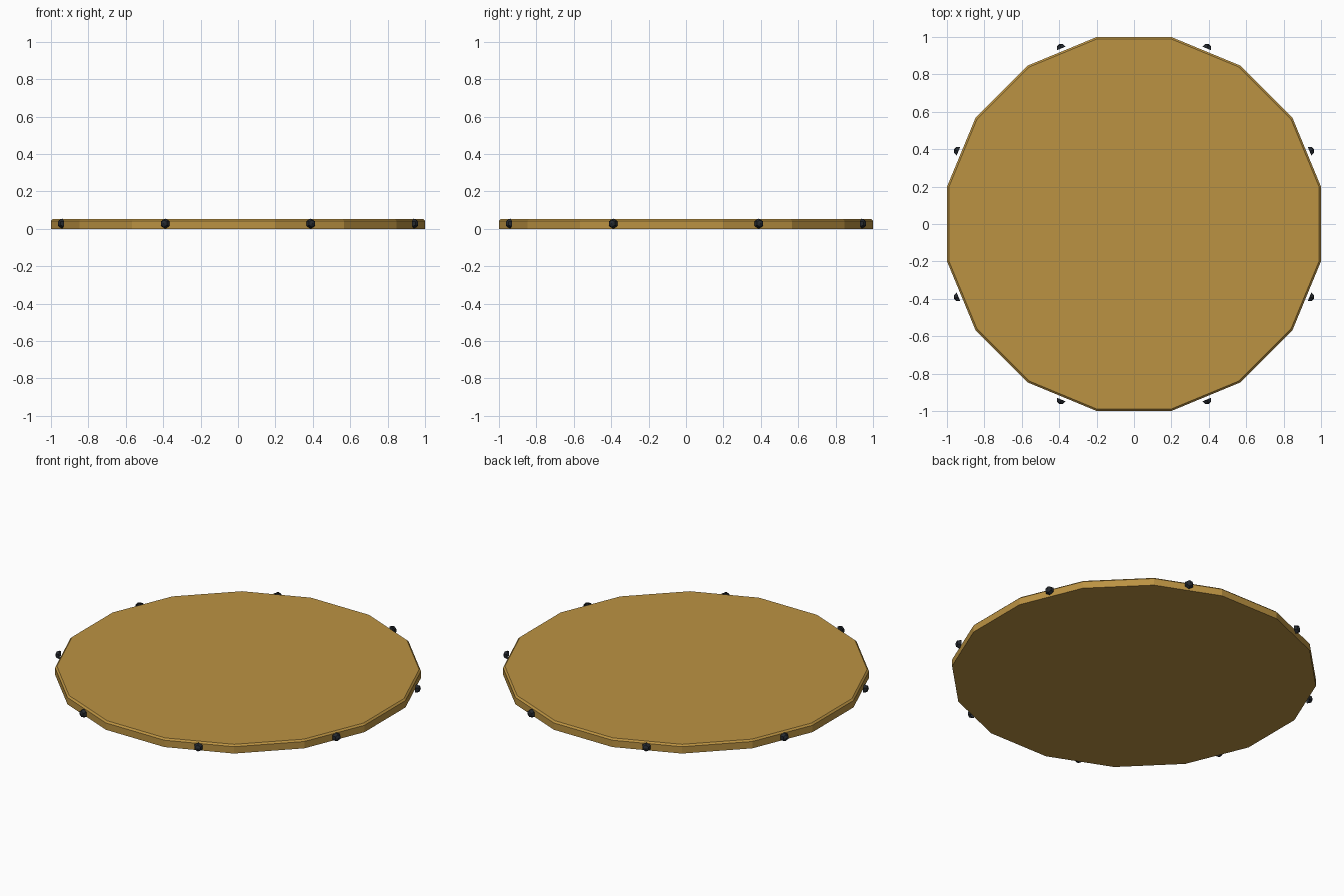
import bpy, bmesh, math
from mathutils import Matrix

if "Cube" in bpy.data.objects:
    bpy.data.objects.remove(bpy.data.objects["Cube"])


def material(name, color):
    m = bpy.data.materials.new(name)
    m.diffuse_color = color
    m.use_nodes = True
    m.node_tree.nodes["Principled BSDF"].inputs["Base Color"].default_value = m.diffuse_color
    return m


def add_object(name, bm, mat):
    me = bpy.data.meshes.new(name)
    bm.to_mesh(me)
    bm.free()
    me.materials.append(mat)
    ob = bpy.data.objects.new(name, me)
    bpy.context.collection.objects.link(ob)
    return ob


wood = material("wood", (0.50, 0.29, 0.055, 1))
iron = material("dark_iron", (0.018, 0.022, 0.028, 1))

SIDES = 16
HEIGHT = 0.052
R = 1 / math.cos(math.pi / SIDES)   # flats land on x, y = +-1

# Sixteen-sided board with a small chamfer on the top rim
bm = bmesh.new()
bmesh.ops.create_cone(bm, cap_ends=True, segments=SIDES, radius1=R, radius2=R, depth=HEIGHT,
                      matrix=Matrix.Translation((0, 0, HEIGHT / 2))
                      @ Matrix.Rotation(math.pi / SIDES, 4, 'Z'))
rim = [e for e in bm.edges if all(v.co.z > HEIGHT / 2 for v in e.verts)]
bmesh.ops.bevel(bm, geom=rim, offset=0.01, segments=1, affect='EDGES')
# Turn so that flats, not corners, face the axes
if max(v.co.x for v in bm.verts) > 1.01:
    bmesh.ops.rotate(bm, verts=bm.verts, matrix=Matrix.Rotation(math.pi / SIDES, 3, 'Z'))
add_object("round_board", bm, wood)

# Half-dome studs around the edge, on every other flat
for i in range(8):
    bm = bmesh.new()
    bmesh.ops.create_uvsphere(bm, u_segments=6, v_segments=4, radius=0.027)
    bmesh.ops.delete(bm, geom=[v for v in bm.verts if v.co.z < -0.001], context='VERTS')
    place = (Matrix.Rotation(math.radians(22.5 + 45 * i), 4, 'Z')
             @ Matrix.Translation((1.016, 0, 0.028))
             @ Matrix.Rotation(math.pi / 2, 4, 'Y')
             @ Matrix.Rotation(math.pi / 2, 4, 'Z'))
    bmesh.ops.transform(bm, matrix=place, verts=bm.verts)
    add_object(f"edge_stud_{i + 1}", bm, iron)
